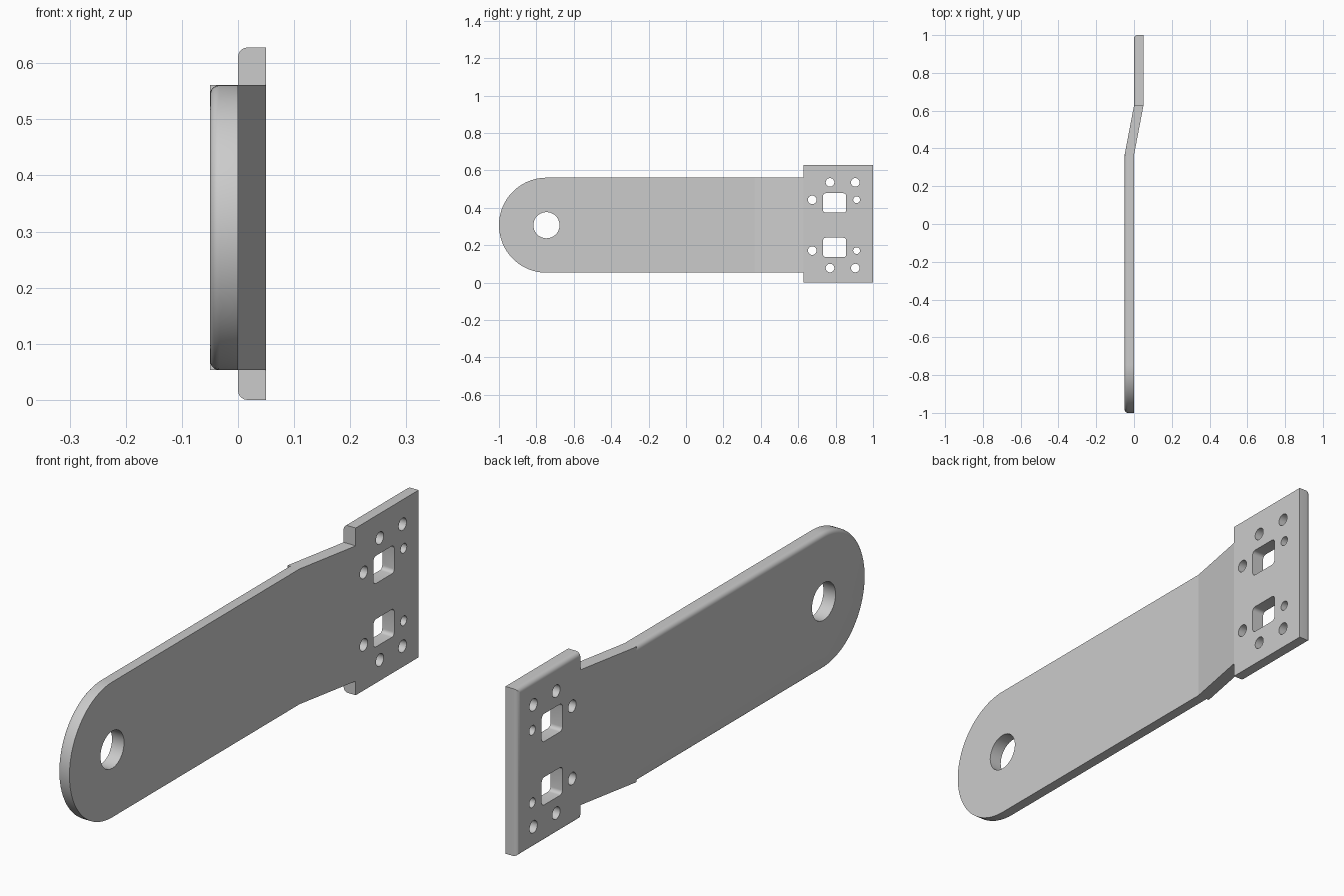
import bpy, bmesh, math

cube = bpy.data.objects.get("Cube")
if cube:
    bpy.data.objects.remove(cube, do_unlink=True)

MID = 0.307       # height of the hole pattern's centre line
THICK = 0.05
FILLET = 0.017
STRAP_R = 0.254   # half height of the strap
PIVOT_Y = STRAP_R - 1
BEND_Y, PLATE_Y = 0.365, 0.627

steel = bpy.data.materials.new("plain grey steel")
steel.use_nodes = True
grey = (0.6, 0.6, 0.6, 1)
steel.diffuse_color = grey
steel.node_tree.nodes["Principled BSDF"].inputs["Base Color"].default_value = grey


def arc(y, z, r, start, end, n):
    """Points along an arc in the side plane, angles in degrees."""
    angles = [math.radians(start + (end - start) * i / n) for i in range(n + 1)]
    return [(y + r * math.cos(a), z + r * math.sin(a)) for a in angles]


def circle(y, z, r):
    return arc(y, z, r, 0, 360, 40)[:-1]


def rounded_rect(y0, y1, z0, z1, r):
    pts = []
    for y, z, a in ((y1 - r, z1 - r, 0), (y0 + r, z1 - r, 90),
                    (y0 + r, z0 + r, 180), (y1 - r, z0 + r, 270)):
        pts += arc(y, z, r, a, a + 90, 5)
    return pts


def add_prism(bm, outline, x0, x1):
    """Extrude a side outline from x0 to x1."""
    face = bm.faces.new([bm.verts.new((x0, y, z)) for y, z in outline])
    out = bmesh.ops.extrude_face_region(bm, geom=[face], use_keep_orig=True)
    for v in out["geom"]:
        if isinstance(v, bmesh.types.BMVert):
            v.co.x = x1
    bmesh.ops.recalc_face_normals(bm, faces=bm.faces)


def finish(name, bm):
    mesh = bpy.data.meshes.new(name)
    bm.to_mesh(mesh)
    bm.free()
    mesh.materials.append(steel)
    obj = bpy.data.objects.new(name, mesh)
    bpy.context.collection.objects.link(obj)
    return obj


def smooth(obj):
    obj.data.polygons.foreach_set("use_smooth", [True] * len(obj.data.polygons))
    obj.data.set_sharp_from_angle(angle=math.radians(30))


def plate(name, outline, x0, open_y, holes):
    """Flat plate, filleted on its -x rim except along y = open_y, with holes."""
    bm = bmesh.new()
    add_prism(bm, outline, x0, x0 + THICK)
    rim = [e for e in bm.edges
           if all(abs(v.co.x - x0) < 1e-5 for v in e.verts)
           and not all(abs(v.co.y - open_y) < 1e-5 for v in e.verts)]
    bmesh.ops.bevel(bm, geom=rim, offset=FILLET, segments=5, profile=0.5,
                    affect='EDGES', clamp_overlap=True)
    obj = finish(name, bm)
    cut = bmesh.new()
    for hole in holes:
        add_prism(cut, hole, x0 - 0.1, x0 + THICK + 0.1)
    cutter = finish(name + "_cutter", cut)
    cutter.hide_render = True
    mod = obj.modifiers.new("holes", 'BOOLEAN')
    mod.operation, mod.solver, mod.object = 'DIFFERENCE', 'EXACT', cutter
    deps = bpy.context.evaluated_depsgraph_get()
    cut_mesh = bpy.data.meshes.new_from_object(obj.evaluated_get(deps))
    obj.modifiers.clear()
    obj.data = cut_mesh
    bpy.data.objects.remove(cutter, do_unlink=True)
    smooth(obj)
    return obj


# Long strap with a round end and pivot hole
strap_outline = arc(PIVOT_Y, MID, STRAP_R, 90, 270, 48)
strap_outline += [(BEND_Y, MID - STRAP_R), (BEND_Y, MID + STRAP_R)]
plate("strap", strap_outline, -THICK, BEND_Y, [circle(PIVOT_Y, MID, 0.07)])

# Mounting plate with mirrored bolt holes and square windows
holes = []
for side in (1, -1):
    for y, dz, r in ((0.77, 0.229, 0.023), (0.905, 0.229, 0.023),
                     (0.675, 0.136, 0.023), (0.912, 0.136, 0.018)):
        holes.append(circle(y, MID + side * dz, r))
    z0, z1 = sorted((MID + side * 0.067, MID + side * 0.171))
    holes.append(rounded_rect(0.733, 0.856, z0, z1, 0.014))
mount_outline = [(PLATE_Y, 0), (1, 0), (1, 0.628), (PLATE_Y, 0.628)]
plate("mounting_plate", mount_outline, 0, PLATE_Y, holes)

# Slanted step joining strap and mounting plate
bm = bmesh.new()
add_prism(bm, [(BEND_Y, MID - STRAP_R), (PLATE_Y, MID - STRAP_R),
               (PLATE_Y, MID + STRAP_R), (BEND_Y, MID + STRAP_R)], -THICK, 0)
for v in bm.verts:
    if v.co.y > (BEND_Y + PLATE_Y) / 2:
        v.co.x += THICK
finish("slanted_step", bm)
